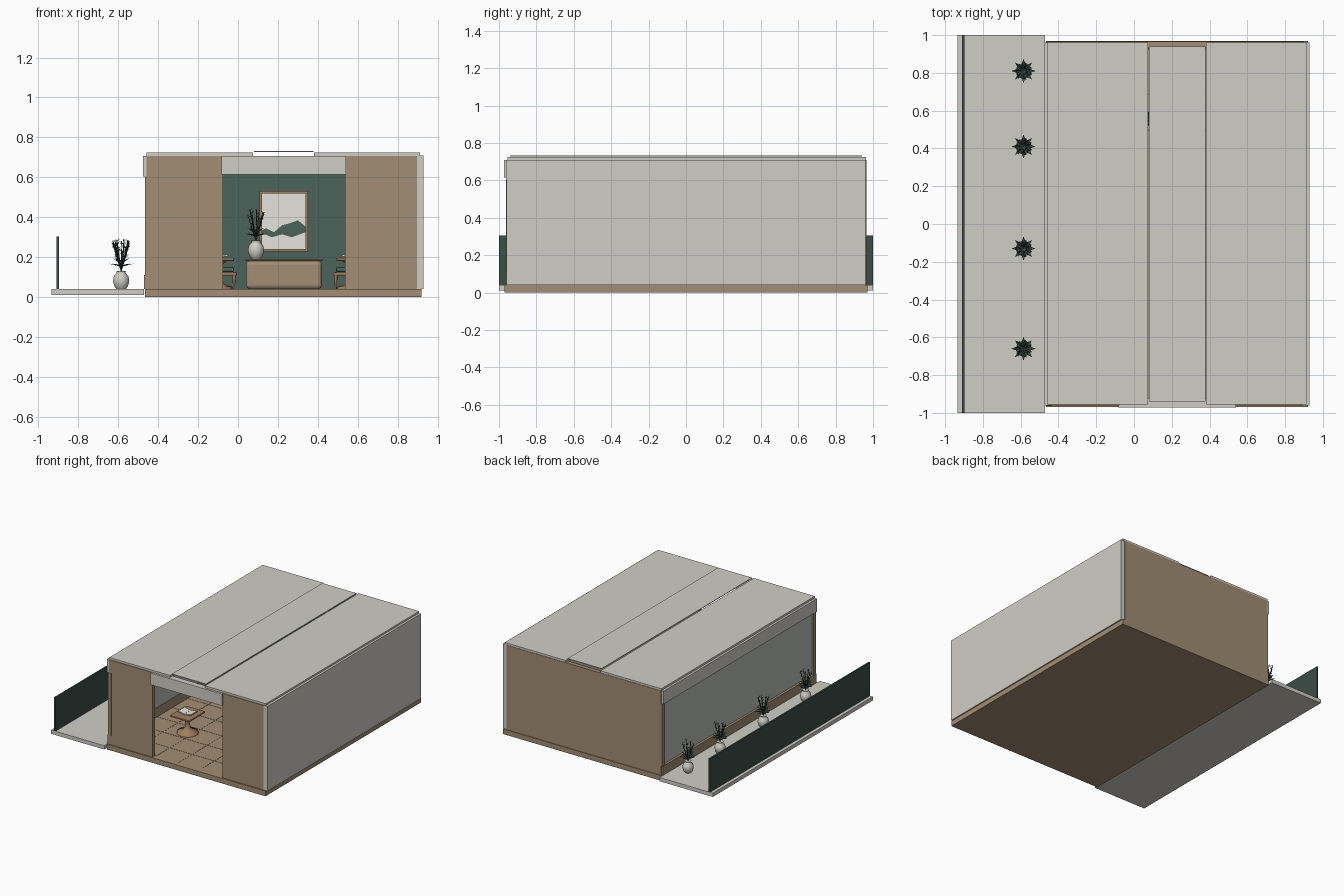
import bpy, bmesh, math, random
from mathutils import Vector

if "Cube" in bpy.data.objects:
    bpy.data.objects.remove(bpy.data.objects["Cube"])
random.seed(4)

def mat(name, c):
    m = bpy.data.materials.new(name)
    m.diffuse_color = (*c, 1)
    m.use_nodes = True
    m.node_tree.nodes["Principled BSDF"].inputs["Base Color"].default_value = m.diffuse_color
    return m

OAK = mat("pale_oak", (0.36, 0.27, 0.175))
WHITE = mat("warm_white", (0.63, 0.62, 0.56))
GLASS = mat("grey_glass", (0.50, 0.52, 0.50))
GREEN = mat("deep_green", (0.07, 0.125, 0.105))
DARK = mat("dark_green_glass", (0.045, 0.075, 0.065))
TRIM = mat("brown_wood", (0.36, 0.215, 0.11))
LEAF = mat("leaf_green", (0.035, 0.065, 0.05))
GROUT = mat("floor_joint", (0.22, 0.17, 0.12))
PAPER = mat("paper_white", (0.78, 0.77, 0.72))

def finish(name, bm, m):
    me = bpy.data.meshes.new(name)
    bm.to_mesh(me)
    bm.free()
    me.materials.append(m)
    o = bpy.data.objects.new(name, me)
    bpy.context.collection.objects.link(o)
    return o

def box(name, x, y, z, m, bevel=0, seg=1):
    """Box from (min, max) pairs."""
    bm = bmesh.new()
    bmesh.ops.create_cube(bm, size=1)
    for v in bm.verts:
        v.co = Vector([(a + b) / 2 + c * (b - a) for (a, b), c in zip((x, y, z), v.co)])
    o = finish(name, bm, m)
    if bevel:
        b = o.modifiers.new("bevel", 'BEVEL')
        b.width, b.segments = bevel, seg
    return o

def lathe(name, pts, loc, m, n=24):
    """Revolve (radius, height) points around z."""
    bm = bmesh.new()
    rings = [[bm.verts.new((loc[0] + r * math.cos(2 * math.pi * i / n),
                            loc[1] + r * math.sin(2 * math.pi * i / n), loc[2] + h))
              for i in range(n)] for r, h in pts]
    for a, b in zip(rings, rings[1:]):
        for i in range(n):
            f = bm.faces.new((a[i], a[(i + 1) % n], b[(i + 1) % n], b[i]))
            f.smooth = True
    bm.faces.new(rings[0][::-1])
    bm.faces.new(rings[-1])
    return finish(name, bm, m)

def plate(name, pts, y, m):
    """Flat outline in the xz plane, facing the front."""
    bm = bmesh.new()
    bm.faces.new([bm.verts.new((x, y, z)) for x, z in pts])
    return finish(name, bm, m)

def leaf(bm, base, ang, length, tilt, width):
    """Pointed leaf made of two folded halves."""
    out = Vector((math.cos(ang) * math.cos(tilt), math.sin(ang) * math.cos(tilt), math.sin(tilt)))
    side = Vector((-math.sin(ang), math.cos(ang), 0))
    lift = Vector((0, 0, width * 0.3))
    p = base + out * length * 0.5
    b, t, c = bm.verts.new(base), bm.verts.new(base + out * length), bm.verts.new(p)
    l, r = bm.verts.new(p + side * width + lift), bm.verts.new(p - side * width + lift)
    for f in ((b, c, l), (c, t, l), (b, r, c), (c, r, t)):
        bm.faces.new(f)

def plant(name, x, y, z):
    lathe(name + "_vase", [(.022, 0), (.034, .015), (.041, .042), (.036, .066), (.023, .08),
                           (.022, .088), (.025, .091)], (x, y, z), WHITE)
    bm = bmesh.new()
    top = Vector((x, y, z + 0.09))
    # broad lower leaves
    for ring, (n, h, ln, tilt) in enumerate([(8, .022, .066, .25), (7, .035, .058, .6)]):
        for i in range(n):
            leaf(bm, top + Vector((0, 0, h)), 2 * math.pi * (i + ring * .5) / n, ln, tilt, .011)
    # upright stems with little leaves
    for i in range(7):
        a = 2 * math.pi * i / 7 + .3
        end = top + Vector((.042 * math.cos(a), .042 * math.sin(a), random.uniform(.13, .158)))
        d = Vector((-math.sin(a), math.cos(a), 0)) * .0018
        e = Vector((math.cos(a), math.sin(a), 0)) * .0018
        lo = [bm.verts.new(top + k) for k in (d + e, e - d, -d - e, d - e)]
        hi = [bm.verts.new(end + k) for k in (d + e, e - d, -d - e, d - e)]
        for k in range(4):
            bm.faces.new((lo[k], hi[k], hi[(k + 1) % 4], lo[(k + 1) % 4]))
        for k in range(5):
            leaf(bm, top.lerp(end, .5 + k * .12), a + k * 2.4, .02, .5, .004)
    finish(name + "_leaves", bm, LEAF)

# terrace with glass screen and planters
box("terrace_slab", (-.935, -.47), (-1, 1), (.01, .04), WHITE)
box("terrace_screen", (-.91, -.897), (-1, 1), (.04, .305), DARK)
for i, y in enumerate((.81, .41, -.13, -.66)):
    plant(f"terrace_plant_{i}", -.585, y, .04)

# floor base with tile joints
box("floor_base", (-.465, .92), (-.97, .97), (0, .04), OAK)
for i in range(1, 7):
    x = -.455 + i * .195
    box(f"floor_joint_long_{i}", (x - .0015, x + .0015), (-.93, .92), (.04, .0412), GROUT)
for i in range(1, 10):
    y = -.95 + i * .19
    box(f"floor_joint_cross_{i}", (-.44, .89), (y - .0015, y + .0015), (.04, .0412), GROUT)

# outer walls
box("front_wall_left", (-.457, -.075), (-.96, -.93), (.04, .708), OAK)
box("front_wall_right", (.535, .897), (-.96, -.93), (.04, .708), OAK)
box("front_header", (-.083, .54), (-.972, -.925), (.615, .708), WHITE)
box("back_wall", (-.457, .897), (.938, .965), (.04, .708), OAK)
box("back_wall_green_lining", (-.44, .895), (.925, .938), (.04, .705), GREEN)
box("right_wall", (.895, .93), (-.96, .96), (.04, .71), WHITE)

# glazed left side
box("left_glass", (-.452, -.444), (-.93, .938), (.1, .62), GLASS)
box("left_header", (-.475, -.44), (-.96, .96), (.605, .708), WHITE)
box("left_sill", (-.47, -.44), (-.96, .96), (.04, .112), OAK)
for n, y in (("front", -.945), ("back", .945)):
    box("left_post_" + n, (-.465, -.435), (y - .018, y + .018), (.11, .605), OAK)

# roof panels and raised skylight
box("roof_left", (-.458, .075), (-.955, .962), (.706, .724), WHITE)
box("roof_right", (.38, .912), (-.955, .962), (.706, .724), WHITE)
box("skylight", (.08, .378), (-.94, .94), (.727, .732), WHITE)

# reception desk
box("desk_body", (.04, .42), (.5, .68), (.041, .182), OAK, .02, 4)
box("desk_top", (.036, .424), (.494, .686), (.18, .192), OAK, .005, 2)
plant("desk_plant", .09, .56, .192)

# framed landscape picture
x0, x1, z0, z1, w = .108, .35, .228, .532, .013
for n, x, z in (("left", (x0, x0 + w), (z0, z1)), ("right", (x1 - w, x1), (z0, z1)),
                ("bottom", (x0 + w, x1 - w), (z0, z0 + w)), ("top", (x0 + w, x1 - w), (z1 - w, z1))):
    box("picture_frame_" + n, x, (.9, .925), z, TRIM)
box("picture_canvas", (x0 + w, x1 - w), (.914, .925), (z0 + w, z1 - w), PAPER)
plate("picture_hills", [(.121, .32), (.17, .30), (.22, .315), (.27, .30), (.337, .325), (.337, .355),
                        (.30, .385), (.26, .37), (.22, .36), (.18, .325), (.14, .345), (.121, .335)],
      .912, GREEN)

# mirrored furniture on both sides of the aisle
for side, s in (("left", -1), ("right", 1)):
    cx = .235 + s * .34
    # reading table on a flared pedestal, with open book
    lathe(side + "_table_pedestal", [(.078, 0), (.076, .012), (.04, .022), (.02, .045), (.017, .09),
                                     (.03, .125), (.055, .142)], (cx, -.48, .041), TRIM)
    box(side + "_table_top", (cx - .085, cx + .085), (-.58, -.38), (.182, .197), TRIM, .006, 2)
    for k in (-1, 1):
        o = box(f"{side}_book_page_{k}", (-.028, .028), (-.04, .04), (-.004, .004), PAPER)
        o.location = (cx + k * .029, -.48, .206)
        o.rotation_euler = (0, -k * .15, 0)
    # low lounge seat with green cushions
    box(side + "_seat_frame", (cx - .1, cx + .1), (.12, .32), (.108, .126), TRIM, .005, 2)
    box(side + "_seat_cushion", (cx - .085, cx + .085), (.13, .31), (.126, .15), GREEN, .008, 2)
    bx = cx + s * .088
    box(side + "_seat_back", (bx - .012, bx + .012), (.13, .31), (.126, .25), GREEN, .008, 2)
    for i, (a, b) in enumerate(((-1, -1), (1, -1), (-1, 1), (1, 1))):
        lathe(f"{side}_seat_leg_{i}", [(.005, 0), (.008, .07)],
              (cx + a * .085, .22 + b * .085, .04), TRIM, 10)
